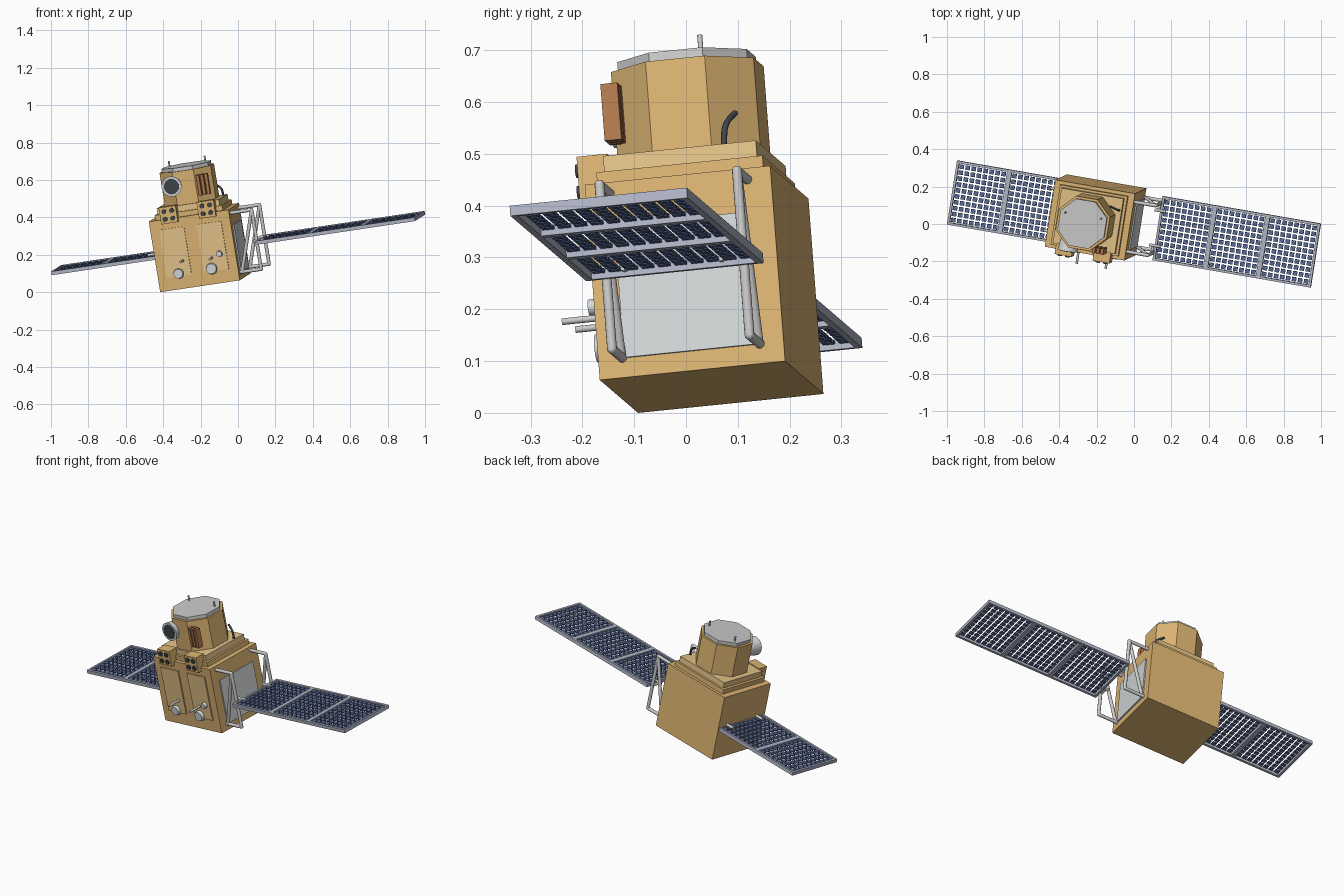
import bpy, bmesh, math
from mathutils import Matrix, Vector

if "Cube" in bpy.data.objects:
    bpy.data.objects.remove(bpy.data.objects["Cube"])

# Whole craft is tilted in space: X, Y, Z axes of the craft around the wing centre
X = Vector((1, -.1735, .149)).normalized()
Y = Vector((.157, 1, .102))
Y = (Y - X * Y.dot(X)).normalized()
Z = X.cross(Y)
M = Matrix((X, Y, Z)).transposed().to_4x4()
M.translation = (0, 0, .2625)


def material(name, rgb):
    m = bpy.data.materials.new(name)
    m.diffuse_color = (*rgb, 1)
    m.use_nodes = True
    m.node_tree.nodes["Principled BSDF"].inputs["Base Color"].default_value = m.diffuse_color
    return m


gold = material("gold_foil", (.72, .46, .17))
pale = material("pale_gold", (.78, .55, .25))
rust = material("rust", (.45, .2, .08))
navy = material("cell_blue", (.1, .15, .32))
frame = material("frame_grey_blue", (.45, .48, .58))
black = material("black", (.05, .06, .07))
grey = material("grey", (.66, .69, .7))
steel = material("steel", (.55, .57, .58))


def finish(name, bm, mat, smooth=False):
    me = bpy.data.meshes.new(name)
    bm.normal_update()
    if smooth:
        for f in bm.faces:
            f.smooth = len(f.verts) == 4
    bm.to_mesh(me)
    bm.free()
    ob = bpy.data.objects.new(name, me)
    bpy.context.collection.objects.link(ob)
    me.materials.append(mat)
    ob.matrix_world = M
    return ob


def add_box(bm, x, y, z):
    c = Vector(((x[0] + x[1]) / 2, (y[0] + y[1]) / 2, (z[0] + z[1]) / 2))
    s = (x[1] - x[0], y[1] - y[0], z[1] - z[0])
    bmesh.ops.create_cube(bm, size=1, matrix=Matrix.Translation(c) @ Matrix.Diagonal((*s, 1)))


def box(name, x, y, z, mat):
    bm = bmesh.new()
    add_box(bm, x, y, z)
    return finish(name, bm, mat)


def add_rod(bm, a, b, r, r2=None, n=12):
    a, b = Vector(a), Vector(b)
    rot = (b - a).to_track_quat('Z', 'Y').to_matrix().to_4x4()
    bmesh.ops.create_cone(bm, cap_ends=True, segments=n, radius1=r, radius2=r if r2 is None else r2,
                          depth=(b - a).length, matrix=Matrix.Translation((a + b) / 2) @ rot)


def rod(name, a, b, r, mat, r2=None, n=16):
    bm = bmesh.new()
    add_rod(bm, a, b, r, r2, n)
    return finish(name, bm, mat, n > 8)


CX = -.2095   # centre line of the bus

# Bus and stepped collar
box("bus", (CX - .2185, CX + .2185), (-.182, .182), (-.185, .198), gold)
box("collar_lower", (CX - .185, CX + .185), (-.163, .163), (.198, .225), gold)
box("collar_upper", (CX - .17, CX + .17), (-.15, .15), (.225, .258), pale)


# Octagonal tower and lid
def octagon(name, apothem, z0, z1, mat):
    bm = bmesh.new()
    m = Matrix.Translation((CX, 0, (z0 + z1) / 2)) @ Matrix.Rotation(math.pi / 8, 4, 'Z')
    r = apothem / math.cos(math.pi / 8)
    bmesh.ops.create_cone(bm, cap_ends=True, segments=8, radius1=r, radius2=r, depth=z1 - z0, matrix=m)
    finish(name, bm, mat)


octagon("tower", .14, .258, .438, gold)
octagon("tower_lid", .127, .438, .457, material("lid_white", (.74, .75, .72)))
for s in (-1, 1):
    p = CX + s * .098
    rod("lid_pin", (p, .045, .455), (p, .045, .486), .005, steel, n=12)

# Front sensor on the tower
lx, lz = -.2786, .3645
rod("sensor_barrel", (lx, -.165, lz), (lx, -.085, lz), .054, grey, .042, 24)
rod("sensor_lens", (lx, -.168, lz), (lx, -.15, lz), .041, black, n=24)

# Louvre strips
for i in range(3):
    x = -.142 + i * .023
    box("louvre", (x, x + .016), (-.151, -.118), (.294, .405), rust)

# Hose from collar to tower
cu = bpy.data.curves.new("hose", 'CURVE')
cu.dimensions = '3D'
cu.bevel_depth, cu.bevel_resolution, cu.use_fill_caps = .006, 2, True
sp = cu.splines.new('BEZIER')
pts = [(-.052, .085, .255), (-.058, .09, .295), (-.095, .105, .325)]
sp.bezier_points.add(len(pts) - 1)
for bp, p in zip(sp.bezier_points, pts):
    bp.co = p
    bp.handle_left_type = bp.handle_right_type = 'AUTO'
sp.resolution_u = 5
hose = bpy.data.objects.new("hose", cu)
bpy.context.collection.objects.link(hose)
cu.materials.append(black)
hose.matrix_world = M

# Thruster blocks and front access panels
for s in (-1, 1):
    tx = CX + s * .104
    box("thruster_block", (tx - .046, tx + .046), (-.205, -.145), (.175, .265), gold)
    bm = bmesh.new()
    for dx in (-.021, .021):
        for dz in (-.021, .021):
            add_rod(bm, (tx + dx, -.2, .22 + dz), (tx + dx, -.212, .22 + dz), .013)
    finish("thruster_nozzles", bm, black)
    px = CX + s * .102
    box("front_panel", (px - .068, px + .068), (-.189, -.18), (-.115, .145), pale)

# Front sensors and probes
for x, z, r in ((-.312, -.1, .029), (-.131, -.1, .032), (-.077, -.028, .018)):
    rod("front_sensor", (x, -.18, z), (x, -.206, z), r, grey, r * .85, 20)
for x, z in ((-.278, -.035), (-.12, -.043)):
    rod("probe", (x, -.18, z), (x, -.267, z), .0065, steel)

# Side radiator
box("side_radiator", (.005, .016), (-.13, .13), (-.147, .112), grey)

# Support trusses on the right side
for s in (-1, 1):
    y, ox, ix, top, bot = s * .135, .125, .0, .176, -.146
    bm = bmesh.new()
    for a, b in (((ix, top), (ox, top)), ((ox, top), (ox, bot)),
                 ((ix, bot), (ox, bot)), ((ox, top), (ix + .02, bot))):
        add_rod(bm, (a[0], y, a[1]), (b[0], y, b[1]), .0095)
    for z in (top, bot):
        bmesh.ops.create_uvsphere(bm, u_segments=12, v_segments=8, radius=.0095,
                                  matrix=Matrix.Translation((ox, y, z)))
    finish("wing_truss", bm, steel, True)
    # Hinge stubs at both wing roots
    rod("hinge_right", (.1, s * .095, .006), (.16, s * .095, .006), .008, steel)
    rod("hinge_right_bar", (.12, s * .14, .0), (.12, s * .09, .0), .008, steel)
    rod("hinge_left", (-.42, s * .115, .016), (-.475, s * .115, .016), .008, steel)


# Solar wings: frames with open grids of separate cells
def wing(name, x0, x1, panels, cols=8, rows=10):
    hw, bar, gap = .174, .013, .009
    fr, cells = bmesh.new(), bmesh.new()
    for s in (-1, 1):
        add_box(fr, (x0, x1), sorted((s * hw, s * (hw - bar))), (-.01, .01))
    pitch = (x1 - x0) / panels
    for i in range(panels):
        a, b = x0 + i * pitch, x0 + (i + 1) * pitch
        add_box(fr, (a, a + bar), (-hw + bar, hw - bar), (-.01, .01))
        add_box(fr, (b - bar, b), (-hw + bar, hw - bar), (-.01, .01))
        cw = (pitch - 2 * bar) / cols
        ch = 2 * (hw - bar) / rows
        for c in range(cols):
            for r in range(rows):
                cx, cy = a + bar + c * cw, -hw + bar + r * ch
                add_box(cells, (cx + gap / 2, cx + cw - gap / 2),
                        (cy + gap / 2, cy + ch - gap / 2), (0, .006))
    finish(name + "_frame", fr, frame)
    finish(name + "_cells", cells, navy)


wing("right_wing", .13, .997, 3)
wing("left_wing", -.997, -.419, 2)
